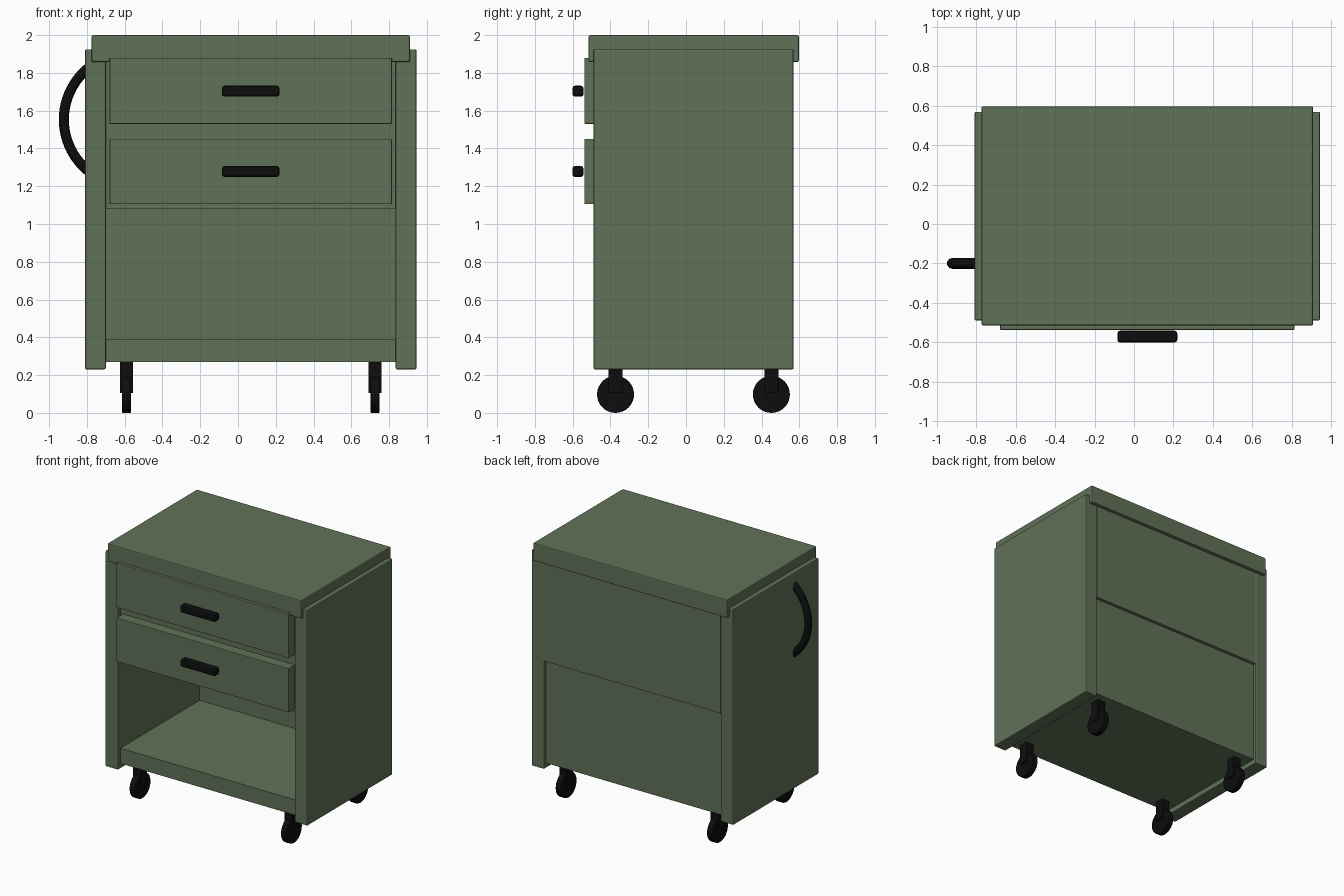
import bpy
import bmesh
import math
from mathutils import Matrix, Vector

cube = bpy.data.objects.get("Cube")
if cube:
    bpy.data.objects.remove(cube, do_unlink=True)


def material(name, color):
    mat = bpy.data.materials.new(name)
    mat.use_nodes = True
    mat.diffuse_color = color
    mat.node_tree.nodes["Principled BSDF"].inputs["Base Color"].default_value = color
    return mat


GREEN = material("sage_green", (0.118, 0.168, 0.099, 1))
BLACK = material("black", (0.004, 0.004, 0.004, 1))


def finish(name, bm, mat, bevel, smooth=False):
    mesh = bpy.data.meshes.new(name)
    bm.to_mesh(mesh)
    bm.free()
    mesh.materials.append(mat)
    obj = bpy.data.objects.new(name, mesh)
    bpy.context.collection.objects.link(obj)
    if bevel:
        mod = obj.modifiers.new("Bevel", "BEVEL")
        mod.width = bevel
        mod.segments = 2
        mod.limit_method = "ANGLE"
    if smooth:
        bpy.ops.object.select_all(action="DESELECT")
        obj.select_set(True)
        bpy.context.view_layer.objects.active = obj
        bpy.ops.object.shade_smooth_by_angle(angle=math.radians(35))
    return obj


def box(name, x, y, z, mat=GREEN, bevel=0.006):
    """Box from three (min, max) ranges."""
    low, high = (Vector(corner) for corner in zip(x, y, z))
    bm = bmesh.new()
    bmesh.ops.create_cube(bm, size=1)
    bmesh.ops.scale(bm, vec=high - low, verts=bm.verts)
    bmesh.ops.translate(bm, vec=(low + high) / 2, verts=bm.verts)
    return finish(name, bm, mat, bevel)


# Cabinet: side panels, top, drawer housing, shelf and back
INNER = (-0.70, 0.835)
box("right_side_panel", (-0.81, INNER[0]), (-0.49, 0.57), (0.23, 1.925), bevel=0.008)
box("left_side_panel", (INNER[1], 0.945), (-0.49, 0.57), (0.23, 1.925), bevel=0.008)
box("top_slab", (-0.775, 0.91), (-0.515, 0.597), (1.857, 2.0), bevel=0.008)
box("drawer_housing", INNER, (-0.46, 0.57), (1.08, 1.87), bevel=0)
box("bottom_shelf", INNER, (-0.46, 0.545), (0.27, 0.39), bevel=0)
box("back_panel", INNER, (0.525, 0.545), (0.27, 1.09), bevel=0)

# Drawers with bar handles
for name, bottom, top, grip in (("upper", 1.53, 1.88, 1.703),
                                ("lower", 1.105, 1.45, 1.278)):
    box(name + "_drawer", (-0.68, 0.815), (-0.538, -0.45), (bottom, top), bevel=0.004)
    box(name + "_drawer_handle", (-0.085, 0.22), (-0.602, -0.542),
        (grip - 0.029, grip + 0.029), BLACK, 0.014)

# Casters: square fork with a narrow wheel
for side, cx in (("right", -0.59), ("left", 0.725)):
    for end, cy in (("front", -0.373), ("back", 0.452)):
        name = end + "_" + side
        box(name + "_caster_fork", (cx - 0.035, cx + 0.035),
            (cy - 0.037, cy + 0.037), (0.105, 0.275), BLACK, 0.004)
        bm = bmesh.new()
        bmesh.ops.create_cone(bm, cap_ends=True, segments=32, radius1=0.098,
                              radius2=0.098, depth=0.048,
                              matrix=Matrix.Translation((cx, cy, 0.098))
                              @ Matrix.Rotation(math.pi / 2, 4, "Y"))
        finish(name + "_caster_wheel", bm, BLACK, 0.004, True)

# Curved push handle on the right side panel
RADIUS, STEPS = 0.352, 24
curve = bpy.data.curves.new("push_handle", "CURVE")
curve.dimensions = "3D"
curve.bevel_depth = 0.028
curve.bevel_resolution = 3
curve.use_fill_caps = True
spline = curve.splines.new("POLY")
spline.points.add(STEPS)
for i, point in enumerate(spline.points):
    angle = math.radians(54) * (2 * i / STEPS - 1)
    point.co = (-0.57 - RADIUS * math.cos(angle), -0.2,
                1.553 + RADIUS * math.sin(angle), 1)
curve.materials.append(BLACK)
bpy.context.collection.objects.link(bpy.data.objects.new("push_handle", curve))
